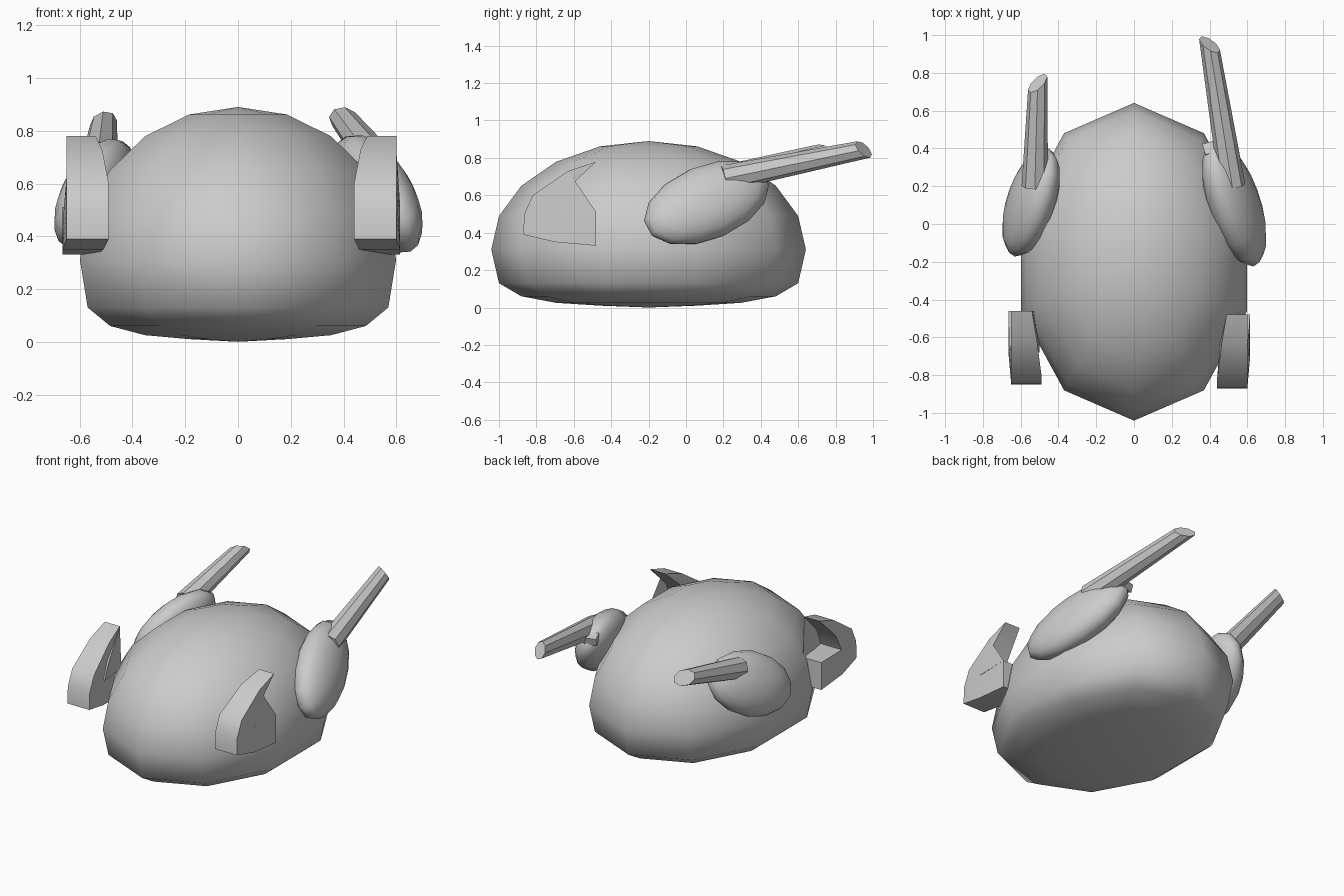
import bpy, bmesh, math
from mathutils import Vector, Matrix

cube = bpy.data.objects.get("Cube")
if cube:
    bpy.data.objects.remove(cube, do_unlink=True)

grey = bpy.data.materials.new("plain grey")
grey.use_nodes = True
grey.diffuse_color = (0.6, 0.6, 0.6, 1)
grey.node_tree.nodes["Principled BSDF"].inputs["Base Color"].default_value = (0.6, 0.6, 0.6, 1)


def finish(bm, name, angle=40):
    """Turn a bmesh into a smooth-shaded object."""
    bmesh.ops.recalc_face_normals(bm, faces=bm.faces)
    mesh = bpy.data.meshes.new(name)
    bm.to_mesh(mesh)
    bm.free()
    mesh.materials.append(grey)
    obj = bpy.data.objects.new(name, mesh)
    bpy.context.collection.objects.link(obj)
    bpy.ops.object.select_all(action="DESELECT")
    obj.select_set(True)
    bpy.context.view_layer.objects.active = obj
    bpy.ops.object.shade_smooth_by_angle(angle=math.radians(angle))
    return obj


def frame(along, outward, centre):
    """Matrix whose x axis runs along the part and z axis faces outward."""
    d = Vector(along).normalized()
    n = Vector(outward)
    n = (n - d * n.dot(d)).normalized()
    b = n.cross(d)
    m = Matrix((d, b, n)).transposed().to_4x4()
    m.translation = centre
    return m


# Rounded shell with a flattened belly
bm = bmesh.new()
bmesh.ops.create_uvsphere(bm, u_segments=10, v_segments=10, radius=1)
belly = [0.31, 0.13, 0.06, 0.025, 0.01, 0.0]
for v in bm.verts:
    ring = round(math.degrees(math.asin(max(-1, min(1, v.co.z)))) / 18)
    z = 0.31 + 0.58 * v.co.z if ring > 0 else belly[-ring]
    v.co = (v.co.x * 0.63, v.co.y * 0.841 - 0.2, z)
finish(bm, "body_shell", 60)


# Flattened shoulder pods lying against the shell
def shoulder(name, side, centre, size):
    bm = bmesh.new()
    bmesh.ops.create_uvsphere(bm, u_segments=14, v_segments=10, radius=1)
    m = frame((-0.22 * side, 0.6, 0.26), (0.85 * side, 0.2, 0.35), centre)
    bm.transform(m @ Matrix.Diagonal((*size, 1)))
    finish(bm, name, 60)


shoulder("left_shoulder", 1, (0.53, 0.11, 0.56), (0.37, 0.205, 0.125))
shoulder("right_shoulder", -1, (-0.545, 0.115, 0.56), (0.315, 0.2, 0.115))


# Straight rods with slanted ends
def rod(name, side, start, end):
    bm = bmesh.new()
    start, end = Vector(start), Vector(end)
    bmesh.ops.create_cone(bm, cap_ends=True, segments=8, radius1=0.07,
                          radius2=0.05, depth=1)
    length = (end - start).length
    turn = (end - start).to_track_quat("Z", "Y")
    axis = (end - start).normalized()
    for v in bm.verts:
        tip = v.co.z > 0
        offset = turn @ Vector((v.co.x, v.co.y, 0))
        v.co = (end if tip else start) + offset
        if tip:
            v.co -= axis * (0.75 * side * offset.x + 0.5 * offset.z)
    finish(bm, name, 35)


rod("left_rod", 1, (0.52, 0.2, 0.69), (0.4, 0.95, 0.845))
rod("right_rod", -1, (-0.525, 0.2, 0.69), (-0.51, 0.745, 0.83))

# Small peg behind the left shoulder
bm = bmesh.new()
bmesh.ops.create_cube(bm, size=1)
bm.transform(frame((1, 0.3, 0), (0, 0.3, 1), (0.41, 0.4, 0.71))
             @ Matrix.Diagonal((0.08, 0.06, 0.05, 1)))
finish(bm, "shoulder_peg", 30)

# Hooked claws: outline points as (y, z, inner x, outer x)
CLAW = [(-0.48, 0.78, 0.49, 0.60), (-0.63, 0.73, 0.465, 0.60),
        (-0.82, 0.60, 0.44, 0.60), (-0.865, 0.50, 0.44, 0.60),
        (-0.87, 0.39, 0.44, 0.60), (-0.70, 0.35, 0.46, 0.615),
        (-0.48, 0.33, 0.48, 0.615), (-0.48, 0.51, 0.48, 0.615),
        (-0.70, 0.51, 0.45, 0.61), (-0.65, 0.62, 0.45, 0.60)]


def claw(name, side, shift_x, shift_y):
    bm = bmesh.new()
    inner, outer = [], []
    for y, z, a, b in CLAW:
        inner.append(bm.verts.new((side * (a + shift_x), y + shift_y, z)))
        outer.append(bm.verts.new((side * (b + shift_x), y + shift_y, z)))
    n = len(CLAW)
    for i in range(n):
        j = (i + 1) % n
        bm.faces.new((inner[i], inner[j], outer[j], outer[i]))
    caps = [bm.faces.new(inner), bm.faces.new(outer)]
    bmesh.ops.triangulate(bm, faces=caps)
    finish(bm, name, 45)


claw("left_claw", 1, 0, 0)
claw("right_claw", -1, 0.05, 0.02)
